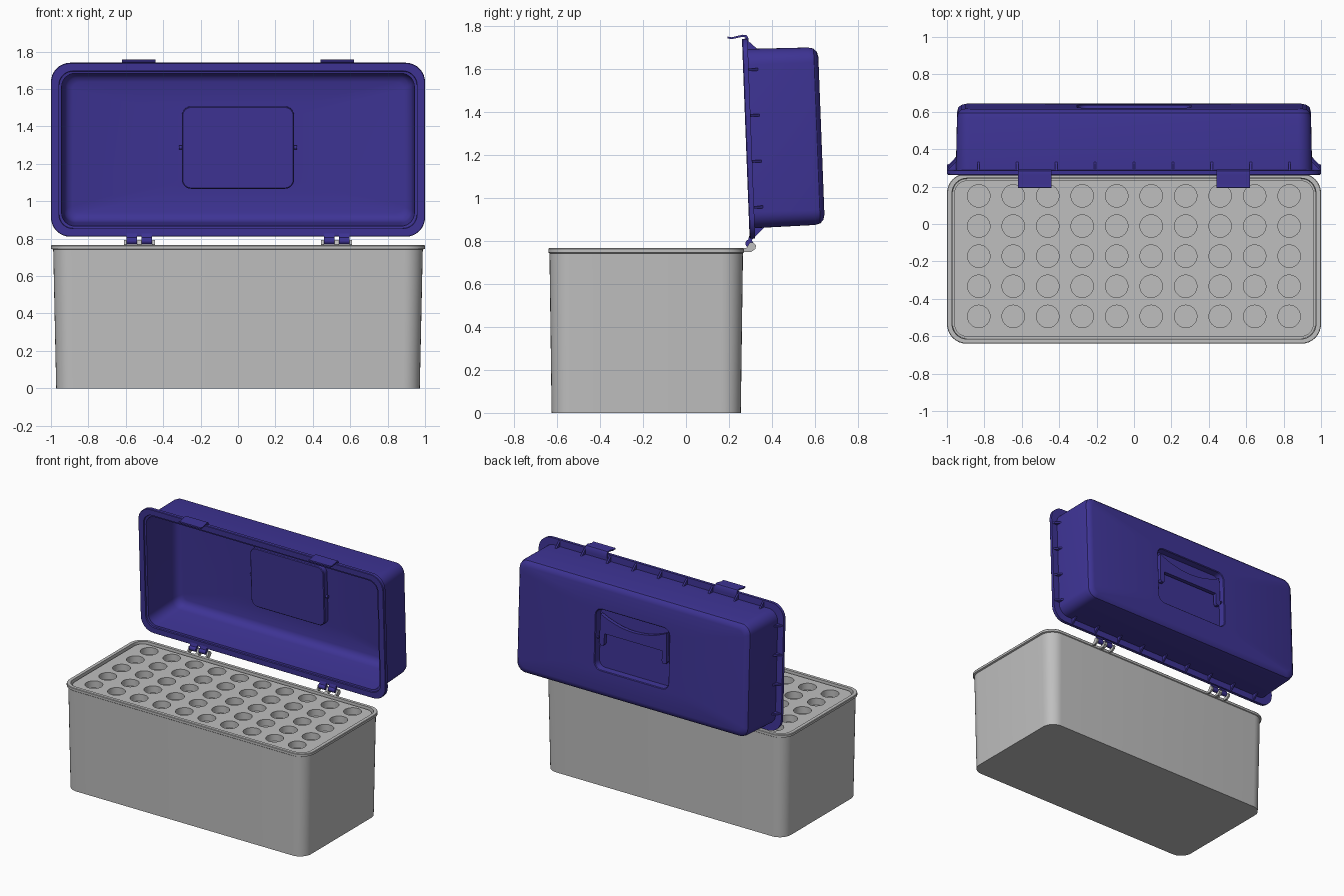
import bpy, bmesh, math
from mathutils import Matrix, Vector

cube = bpy.data.objects.get("Cube")
if cube:
    bpy.data.objects.remove(cube, do_unlink=True)


def material(name, color):
    m = bpy.data.materials.new(name)
    m.diffuse_color = color
    m.use_nodes = True
    m.node_tree.nodes["Principled BSDF"].inputs["Base Color"].default_value = color
    return m


GREY = material("light grey plastic", (0.52, 0.52, 0.52, 1))
BLUE = material("indigo plastic", (0.048, 0.034, 0.30, 1))

BOX_Y = -0.185
# Lid frame: local x = width, local y = up the open lid, local -z = depth
LID = Matrix.Translation((0, 0.278, 1.275)) @ Matrix.Rotation(math.radians(92.2), 4, 'X')


def smooth(ob):
    bpy.ops.object.select_all(action='DESELECT')
    ob.select_set(True)
    bpy.context.view_layer.objects.active = ob
    bpy.ops.object.shade_smooth_by_angle(angle=math.radians(32))


def finish(name, bm, mat, matrix=Matrix()):
    bmesh.ops.recalc_face_normals(bm, faces=bm.faces)
    me = bpy.data.meshes.new(name)
    bm.to_mesh(me)
    bm.free()
    me.materials.append(mat)
    ob = bpy.data.objects.new(name, me)
    bpy.context.collection.objects.link(ob)
    ob.matrix_world = matrix
    smooth(ob)
    return ob


def rounded(hw, hh, r, n=8):
    pts = []
    for k, (sx, sy) in enumerate(((1, 1), (-1, 1), (-1, -1), (1, -1))):
        for i in range(n + 1):
            a = math.pi / 2 * (k + i / n)
            pts.append((sx * (hw - r) + r * math.cos(a), sy * (hh - r) + r * math.sin(a)))
    return pts


def circle(cx, cy, r, n=32):
    return [(cx + r * math.cos(math.tau * i / n), cy + r * math.sin(math.tau * i / n))
            for i in range(n)]


def loft(name, sections, mat, matrix):
    """Skin a stack of rounded rectangles (half width, half height, radius, z)."""
    bm = bmesh.new()
    rings = [[bm.verts.new((x, y, z)) for x, y in rounded(hw, hh, r)]
             for hw, hh, r, z in sections]
    for a, b in zip(rings, rings[1:]):
        for i in range(len(a)):
            j = (i + 1) % len(a)
            bm.faces.new((a[i], a[j], b[j], b[i]))
    bm.faces.new(rings[0])
    bm.faces.new(rings[-1])
    return finish(name, bm, mat, matrix)


def flat(name, outlines, thickness, mat, matrix):
    """Plate with holes: the first outline is the edge, the others are cut out."""
    cu = bpy.data.curves.new(name, 'CURVE')
    cu.dimensions, cu.fill_mode, cu.extrude = '2D', 'BOTH', thickness / 2
    for pts in outlines:
        s = cu.splines.new('POLY')
        s.points.add(len(pts) - 1)
        for p, (x, y) in zip(s.points, pts):
            p.co = (x, y, 0, 1)
        s.use_cyclic_u = True
    cu.materials.append(mat)
    ob = bpy.data.objects.new(name, cu)
    bpy.context.collection.objects.link(ob)
    ob.matrix_world = matrix
    bpy.ops.object.select_all(action='DESELECT')
    ob.select_set(True)
    bpy.context.view_layer.objects.active = ob
    bpy.ops.object.convert(target='MESH')
    smooth(bpy.context.view_layer.objects.active)


def prism(bm, pts, vec):
    a = [bm.verts.new(p) for p in pts]
    b = [bm.verts.new(Vector(p) + Vector(vec)) for p in pts]
    bm.faces.new(a)
    bm.faces.new(b)
    for i in range(len(a)):
        j = (i + 1) % len(a)
        bm.faces.new((a[i], a[j], b[j], b[i]))


def x_prism(bm, yz, x0, x1):
    prism(bm, [(x0, y, z) for y, z in yz], (x1 - x0, 0, 0))


# Box body: tapered wall, overhanging rim, shallow inside floor
loft("box_body", [
    (0.972, 0.440, 0.09, 0), (0.988, 0.450, 0.10, 0.742), (1.0, 0.455, 0.105, 0.746),
    (1.0, 0.455, 0.105, 0.762), (0.997, 0.452, 0.102, 0.766), (0.973, 0.430, 0.08, 0.766),
    (0.970, 0.427, 0.077, 0.70)], GREY, Matrix.Translation((0, BOX_Y, 0)))

# Tube tray with ten by five round holes
holes = [circle(-0.83 + 0.1844 * i, 0.335 - 0.161 * j, 0.06)
         for i in range(10) for j in range(5)]
flat("tube_tray", [rounded(0.961, 0.418, 0.07)] + holes, 0.05, GREY,
     Matrix.Translation((0, BOX_Y, 0.727)))

# Lid shell: pocket bump, inside wall, flange, outside wall, handle recess
loft("lid_shell", [
    (0.295, 0.215, 0.045, -0.297), (0.30, 0.22, 0.05, -0.302), (0.30, 0.22, 0.05, -0.338),
    (0.885, 0.350, 0.04, -0.338), (0.910, 0.375, 0.05, -0.329), (0.927, 0.393, 0.06, -0.308),
    (0.934, 0.400, 0.065, -0.275), (0.943, 0.408, 0.07, -0.012), (0.956, 0.420, 0.075, -0.010),
    (0.958, 0.422, 0.075, 0), (0.997, 0.462, 0.10, 0), (1.0, 0.465, 0.103, -0.004),
    (1.0, 0.465, 0.103, -0.026), (0.952, 0.417, 0.075, -0.026),
    (0.946, 0.413, 0.07, -0.305), (0.940, 0.407, 0.066, -0.331), (0.924, 0.391, 0.055, -0.346),
    (0.900, 0.367, 0.045, -0.352), (0.305, 0.225, 0.055, -0.352), (0.30, 0.22, 0.05, -0.347),
    (0.295, 0.215, 0.05, -0.303)], BLUE, LID)

# Triangular ribs behind the lid flange
bm = bmesh.new()
T = 0.012
for s in (-1, 1):
    for i in range(9):
        x = (i - 4) * 0.208 - T / 2
        prism(bm, [(x, s * 0.41, -0.024), (x, s * 0.459, -0.024), (x, s * 0.41, -0.075)],
              (T, 0, 0))
    for y in (-0.32, -0.107, 0.107, 0.32):
        prism(bm, [(s * 0.945, y - T / 2, -0.024), (s * 0.994, y - T / 2, -0.024),
                   (s * 0.945, y - T / 2, -0.075)], (0, T, 0))
finish("lid_ribs", bm, BLUE, LID)

# Folding handle lying in the recess: concave grip with two arms
top = [(0.27 - 0.54 * i / 12, 0.115 + 0.065 * (1 - i / 6) ** 2) for i in range(13)]
arms = [(-0.275, -0.03), (-0.265, -0.045), (-0.245, -0.045), (-0.235, -0.03), (-0.235, 0.045),
        (0.235, 0.045), (0.235, -0.03), (0.245, -0.045), (0.265, -0.045), (0.275, -0.03)]
flat("carry_handle", [top + arms], 0.028, BLUE, LID @ Matrix.Translation((0, 0, -0.326)))

# Handle pivot nubs on the inside of the pocket
bm = bmesh.new()
for s in (-1, 1):
    prism(bm, [(s * 0.29, y, z - 0.322) for y, z in circle(0, 0, 0.01, 12)], (s * 0.026, 0, 0))
finish("handle_pivots", bm, BLUE, LID)

# Latches and hinges, mirrored left and right
LATCH = [(0.192, 1.742), (0.212, 1.738), (0.262, 1.749), (0.276, 1.746), (0.280, 1.71),
         (0.291, 1.71), (0.291, 1.742), (0.283, 1.756), (0.264, 1.759), (0.213, 1.747),
         (0.194, 1.750)]
LUG = [(0.262, 0.748), (0.302, 0.748), (0.322, 0.762), (0.326, 0.778), (0.314, 0.792),
       (0.296, 0.792), (0.282, 0.768), (0.262, 0.764)]
ARM = [(0.286, 0.795), (0.300, 0.795), (0.315, 0.815), (0.312, 0.835), (0.296, 0.83)]
for side, s in (("left", 1), ("right", -1)):
    bm = bmesh.new()
    x_prism(bm, LATCH, s * 0.44, s * 0.62)
    finish(side + "_latch", bm, BLUE)

    bm = bmesh.new()
    for a, b in ((0.46, 0.515), (0.54, 0.595)):
        x_prism(bm, circle(0.294, 0.788, 0.018, 20), s * a, s * b)
        x_prism(bm, ARM, s * a, s * b)
    finish(side + "_hinge_knuckles", bm, BLUE)

    bm = bmesh.new()
    for a, b in ((0.445, 0.459), (0.516, 0.539), (0.596, 0.61)):
        x_prism(bm, LUG, s * a, s * b)
    finish(side + "_hinge_lugs", bm, GREY)
